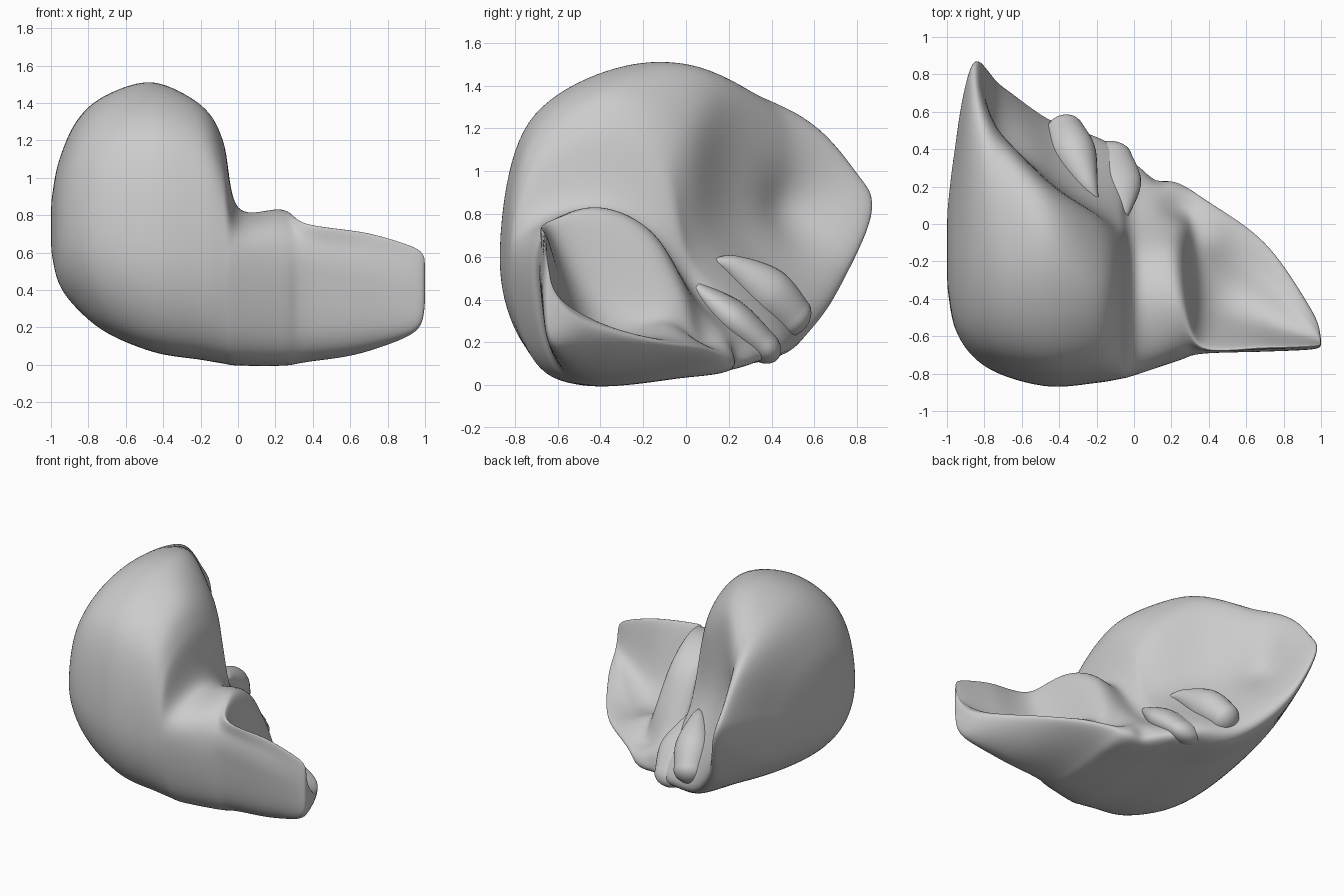
import bpy, bmesh, math
from mathutils import Vector

if "Cube" in bpy.data.objects:
    bpy.data.objects.remove(bpy.data.objects["Cube"])

# Sections along x: x, front y, crest (y, z), back ridge (y, z),
# inner face y, back edge (y, z), bottom height
SECTIONS = [
    (-1, -.32, -.18, .86, -.06, .84, .02, .04, .7, .62),
    (-.96, -.55, -.2, 1.08, .15, 1.03, .33, .36, .75, .44),
    (-.86, -.71, -.2, 1.3, .48, 1.25, .79, .83, .8, .3),
    (-.7, -.81, -.22, 1.44, .38, 1.33, .53, .73, .47, .17),
    (-.45, -.87, -.25, 1.5, .17, 1.39, .26, .56, .24, .07),
    (-.2, -.85, -.35, 1.39, .01, 1.22, .1, .47, .19, .03),
    (-.08, -.83, -.38, 1.2, -.1, 1.05, .04, .4, .17, .01),
    (0, -.81, -.42, .84, -.16, .72, .06, .33, .13, 0),
    (.24, -.73, -.42, .83, -.17, .69, .03, .22, .1, 0),
    (.37, -.69, -.64, .74, -.42, .38, -.08, .14, .15, .02),
    (.7, -.68, -.65, .69, -.53, .34, -.3, -.1, .2, .08),
    (.95, -.67, -.65, .62, -.61, .44, -.53, -.46, .28, .18),
    (1, -.65, -.645, .56, -.635, .5, -.625, -.61, .38, .32),
]


def catmull(p, t):
    a, b, c, d = p
    return .5 * (2*b + (c-a)*t + (2*a-5*b+4*c-d)*t*t + (3*b-a-3*c+d)*t**3)


def ring(s):
    """Full control ring for one section; the underside is derived."""
    x, ya, yc, zc, yd, zd, ye, yf, zf, zb = s
    w, za = yf - ya, .55 - .14*x
    pts = [(ya, za), (ya + .22*(yc-ya), za + .7*(zc-za)), (yc, zc), (yd, zd),
           (ye, zd + .54*(zf-zd)), (yf, zf), (ya + .7*w, zb + .3*(zf-zb)),
           (ya + .28*w, zb), (ya + .08*w, zb + .25*(za-zb))]
    return [Vector((x, y, z)) for y, z in pts]


def fine_ring(pts, n=12):
    m = len(pts)
    return [catmull([pts[(i+k) % m] for k in (-1, 0, 1, 2)], j/n)
            for i in range(m) for j in range(n)]


def sweep(items, blend, n=12):
    """Spline values between successive items, ends repeated."""
    ext = [items[0], *items, items[-1]]
    return [blend(ext[i:i+4], j/n) for i in range(len(items)-1)
            for j in range(n)] + [items[-1]]


def skin(name, rows, shaping=(), relax=0):
    """Closed smooth mesh over rows of rings, with optional soft pushes."""
    bm = bmesh.new()
    grid = [[bm.verts.new(p) for p in r] for r in rows]
    n = len(grid[0])
    for r, q in zip(grid, grid[1:]):
        for i in range(n):
            bm.faces.new((r[i], r[(i+1) % n], q[(i+1) % n], q[i]))
    for r in (grid[0], grid[-1]):
        mid = bm.verts.new(sum((v.co for v in r), Vector()) / n)
        for i in range(n):
            bm.faces.new((r[i], r[(i+1) % n], mid))
    for v in bm.verts:
        co = v.co.copy()
        for c, rad, push in shaping:
            v.co += Vector(push) * math.exp(-(co-Vector(c)).length_squared / rad**2)
    for _ in range(relax):
        bmesh.ops.smooth_vert(bm, verts=bm.verts, factor=.5,
                              use_axis_x=True, use_axis_y=True, use_axis_z=True)
    bmesh.ops.recalc_face_normals(bm, faces=bm.faces)
    me = bpy.data.meshes.new(name)
    bm.to_mesh(me)
    bm.free()
    for p in me.polygons:
        p.use_smooth = True
    bpy.context.collection.objects.link(bpy.data.objects.new(name, me))


def lobe(name, path, radii, flat=1.0):
    """Rounded tapering lobe swept along a short path with a domed end."""
    pts = sweep([Vector(p) for p in path], catmull)
    rad = sweep(list(radii), catmull)
    rows = []
    for i, (c, r) in enumerate(zip(pts, rad)):
        tan = (pts[min(i+1, len(pts)-1)] - pts[max(i-1, 0)]).normalized()
        side = tan.cross(Vector((0, .5, 1))).normalized()
        up = side.cross(tan)
        rows.append([c + r*(side*math.cos(a) + up*flat*math.sin(a))
                     for a in [k*math.tau/28 for k in range(28)]])
    base = rows[-1]
    for k in range(1, 8):
        a = k*math.pi/15
        rows.append([c + (p-c)*math.cos(a) + tan*r*math.sin(a)*.8 for p in base])
    skin(name, rows)


# Main body with both large lobes; pushes make the hollows, ridge and notch
SHAPING = [
    ((-.66, .54, .82), .18, (-.05, -.06, 0)),
    ((.24, .08, .28), .1, (0, -.02, -.08)),
    ((.42, -.05, .3), .11, (0, 0, .06)),
    ((.55, -.35, .28), .18, (0, 0, -.05)),
    ((.11, .26, .13), .07, (0, -.05, 0)),
]
rings = [fine_ring(ring(s)) for s in SECTIONS]
skin("liver_body", sweep(rings, lambda four, t: [catmull(q, t) for q in zip(*four)]),
     SHAPING, relax=4)

# Gallbladder and square lobe on the inner face
lobe("gallbladder", [(-.2, .13, .58), (-.25, .22, .55), (-.32, .37, .44), (-.37, .49, .32)],
     (.012, .06, .12, .105))
lobe("square_lobe", [(-.08, .04, .46), (-.11, .2, .32), (-.14, .35, .19)],
     (.05, .15, .13), .6)
